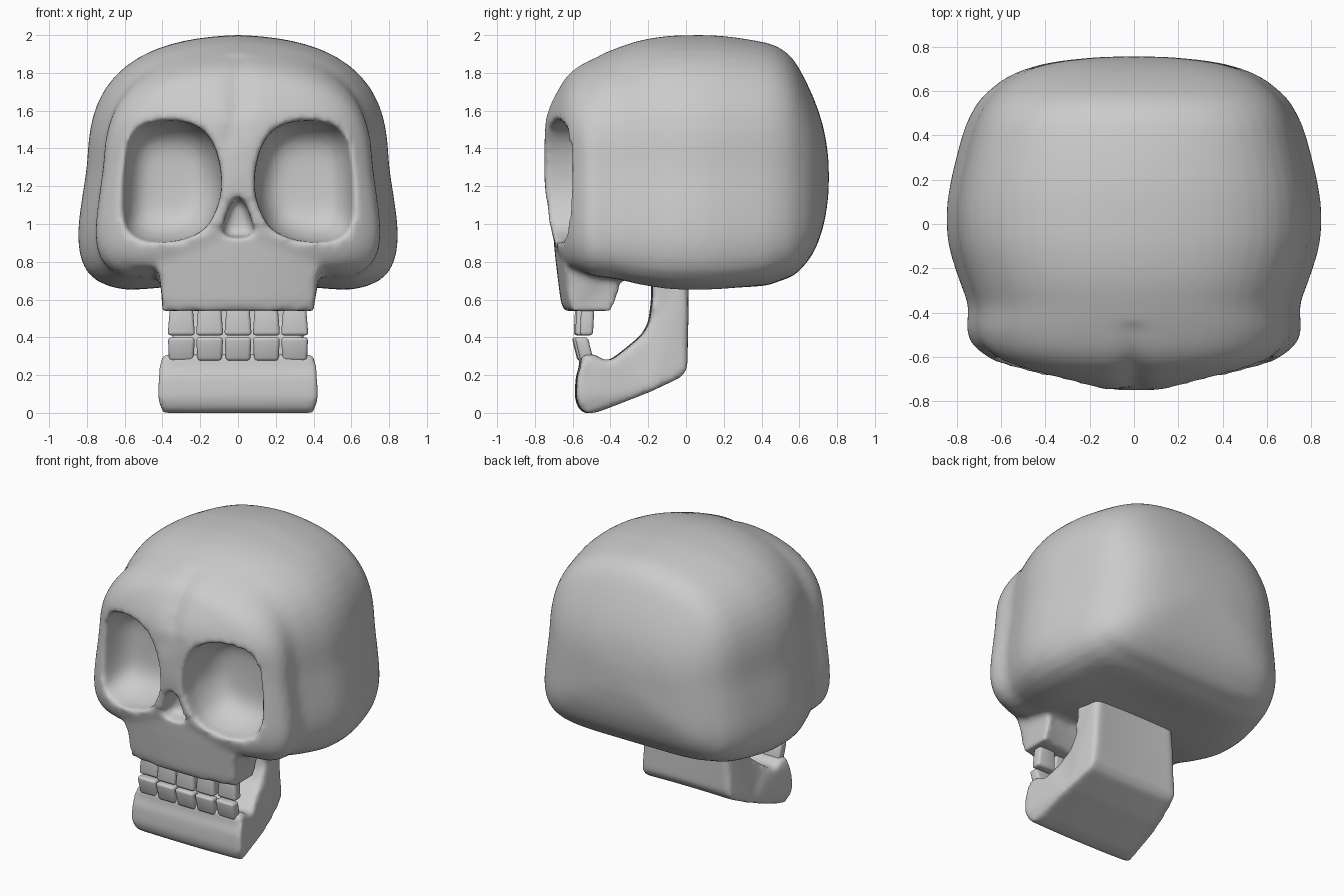
import bpy, bmesh, math
from mathutils import Vector

if "Cube" in bpy.data.objects:
    bpy.data.objects.remove(bpy.data.objects["Cube"])


def loft(name, rings):
    """Closed solid through equal-length rings."""
    bm = bmesh.new()
    vs = [[bm.verts.new(p) for p in r] for r in rings]
    n = len(vs[0])
    for a, b in zip(vs, vs[1:]):
        for i in range(n):
            bm.faces.new((a[i], a[(i + 1) % n], b[(i + 1) % n], b[i]))
    bm.faces.new(vs[0])
    bm.faces.new(vs[-1])
    bmesh.ops.recalc_face_normals(bm, faces=bm.faces)
    me = bpy.data.meshes.new(name)
    bm.to_mesh(me)
    bm.free()
    ob = bpy.data.objects.new(name, me)
    bpy.context.collection.objects.link(ob)
    return ob


def spline(pts, steps, closed=False):
    """Catmull-Rom points through a list of tuples."""
    P = [Vector(p) for p in pts]
    n = len(P)
    get = (lambda i: P[i % n]) if closed else (lambda i: P[max(0, min(n - 1, i))])
    out = []
    for i in range(n if closed else n - 1):
        a, b, c, d = (get(i + k) for k in (-1, 0, 1, 2))
        for s in range(steps):
            t = s / steps
            out.append(0.5 * (2 * b + (c - a) * t + (2 * a - 5 * b + 4 * c - d) * t * t
                              + (3 * b - a - 3 * c + d) * t ** 3))
    return out if closed else out + [P[-1]]


def ramp(v, a, b):
    k = max(0, min(1, (v - a) / (b - a)))
    return k * k * (3 - 2 * k)


def boolean(ob, other, op):
    m = ob.modifiers.new(op, 'BOOLEAN')
    m.object, m.operation, m.solver = other, op, 'EXACT'


def soften(ob, voxel, iterations):
    m = ob.modifiers.new('remesh', 'REMESH')
    m.mode, m.voxel_size, m.use_smooth_shade = 'VOXEL', voxel, True
    m = ob.modifiers.new('smooth', 'SMOOTH')
    m.factor, m.iterations = 0.5, iterations


def bake(ob):
    dg = bpy.context.evaluated_depsgraph_get()
    me = bpy.data.meshes.new_from_object(ob.evaluated_get(dg))
    ob.modifiers.clear()
    ob.data = me
    for p in me.polygons:
        p.use_smooth = True


# cranium and face: sections along y (y, half width, top z, bottom z)
sections = [
    (-0.75, 0.10, 1.56, 1.25), (-0.735, 0.24, 1.60, 1.08), (-0.71, 0.38, 1.66, 0.95),
    (-0.67, 0.54, 1.73, 0.83), (-0.63, 0.64, 1.79, 0.77), (-0.57, 0.715, 1.84, 0.73),
    (-0.48, 0.75, 1.885, 0.70), (-0.37, 0.745, 1.93, 0.685), (-0.25, 0.785, 1.97, 0.66),
    (-0.10, 0.83, 1.995, 0.64), (0.05, 0.84, 2.0, 0.635), (0.20, 0.82, 1.995, 0.64),
    (0.40, 0.77, 1.965, 0.665), (0.50, 0.73, 1.93, 0.70), (0.58, 0.675, 1.855, 0.735),
    (0.67, 0.56, 1.68, 0.84), (0.725, 0.40, 1.52, 0.98), (0.75, 0.20, 1.38, 1.12),
    (0.756, 0.05, 1.29, 1.21)]


def section_ring(y, w, zt, zb, n=72):
    zc = zb + 0.4 * (zt - zb)
    ring = []
    for i in range(n):
        a = 2 * math.pi * i / n
        c, s = math.cos(a), math.sin(a)
        p, h = (3.4, zt - zc) if s > 0 else (5.5, zc - zb)
        r = (abs(c) ** p + abs(s) ** p) ** (-1 / p)
        x, z = w * r * c, zc + h * r * s
        x *= 1.01 - 0.06 * ramp(z, 0.9, 1.4)
        # arched crown
        if s > 0:
            z -= 0.135 * h * r * s * abs(r * c) ** 1.5
        # slightly hollow underside
        if s < 0 and y > -0.6:
            z += (0.05 * max(0, 1 - (x / 0.6) ** 2) * max(0, -r * s) ** 4
                  * (1 - ramp(y, 0.1, 0.5)))
        # cleft between the brows, cheeks set back below the brow
        yy = y
        if y < -0.45:
            yy += 0.03 * math.exp(-(x / 0.05) ** 2) * ramp(z, 1.3, 1.5)
            yy += 0.02 * ramp(abs(x), 0.35, 0.62) * (1 - ramp(z, 1.35, 1.6)) * ramp(-y, 0.5, 0.6)
        ring.append((x, yy, z))
    return ring


skull = loft('skull', [section_ring(*s) for s in spline(sections, 3)])

# upper jaw block, slightly bowed across x
upper = [(-0.71, 1.0), (-0.69, 0.8), (-0.665, 0.6), (-0.65, 0.54), (-0.44, 0.54),
         (-0.40, 0.64), (-0.38, 0.80), (-0.38, 1.0)]


def slices(profile, width, bow, n=12):
    return [[(t * width(y, z), y + bow * t * t, z) for y, z in profile]
            for t in (2 * i / n - 1 for i in range(n + 1))]


upper_jaw = loft('upper_jaw', slices(
    upper, lambda y, z: 0.40 + max(0, z - 0.68) * 0.25, 0.045))
boolean(skull, upper_jaw, 'UNION')
helpers = [upper_jaw]

# eye sockets and nose hole
eye = [(0.25, 1.53), (0.37, 1.545), (0.51, 1.52), (0.585, 1.42), (0.61, 1.2), (0.60, 1.0),
       (0.53, 0.925), (0.40, 0.905), (0.26, 0.93), (0.155, 1.0), (0.09, 1.17),
       (0.105, 1.35), (0.16, 1.47)]
nose = [(0, 1.15), (0.045, 1.1), (0.085, 0.98), (0.07, 0.935), (0, 0.925),
        (-0.07, 0.935), (-0.085, 0.98), (-0.045, 1.1)]


def cutter(name, outline, depth, side=1):
    pts = spline(outline, 4, True)
    c = sum(pts, Vector((0, 0))) / len(pts)
    rings = []
    for y, s in depth:
        q = [c + (p - c) * s for p in pts]
        rings.append([(side * p.x, y, p.y) for p in q])
    ob = loft(name, rings)
    ob.hide_render = True
    helpers.append(ob)
    boolean(skull, ob, 'DIFFERENCE')


for side in (-1, 1):
    cutter('eye_cutter', eye, [(-1, 1), (-0.62, 1), (-0.55, 0.94), (-0.48, 0.83),
                               (-0.43, 0.66), (-0.41, 0.45), (-0.405, 0.15)], side)
cutter('nose_cutter', nose, [(-1, 1), (-0.66, 0.95), (-0.60, 0.8), (-0.59, 0.4)])
soften(skull, 0.02, 8)
bake(skull)
for h in helpers:
    bpy.data.objects.remove(h)

# lower jaw: side profile (y, z) carried across the width, narrower at the back
lower = [(-0.565, 0.31), (-0.565, 0.25), (-0.585, 0.19), (-0.59, 0.08), (-0.57, 0.02),
         (-0.53, -0.005), (-0.47, 0.005), (-0.20, 0.11), (-0.03, 0.19), (0.0, 0.24),
         (0.005, 0.5), (0.005, 0.80), (-0.185, 0.80), (-0.185, 0.6), (-0.20, 0.48),
         (-0.24, 0.41), (-0.33, 0.335), (-0.41, 0.275), (-0.46, 0.285), (-0.48, 0.31)]
jaw = loft('lower_jaw', slices(
    lower, lambda y, z: 0.43 - 0.085 * max(0, min(1, (y + 0.5) / 0.5))
    - 0.04 * ramp(z, 0.2, 0.35) - 0.03 * ramp(-z, -0.08, 0), 0.01))
soften(jaw, 0.016, 16)
bake(jaw)


# teeth: tapered bevelled blocks
def tooth(name, x, z0, z1, y0, y1, w0, w1, d):
    rings = [[(x + sx * w / 2, y + sy * d / 2, z) for sx, sy in ((-1, -1), (1, -1), (1, 1), (-1, 1))]
             for z, y, w in ((z0, y0, w0), (z1, y1, w1))]
    ob = loft(name, rings)
    m = ob.modifiers.new('bevel', 'BEVEL')
    m.width, m.segments = 0.018, 3
    bake(ob)


for i in range(-2, 3):
    x, back = i * 0.15, 0.008 * i * i
    tooth('upper_tooth', x, 0.41, 0.59, -0.56 + back, -0.55 + back, 0.145, 0.116, 0.07)
    tooth('lower_tooth', x, 0.275, 0.40, -0.54 + back / 2, -0.57 + back / 2, 0.130, 0.142, 0.07)
